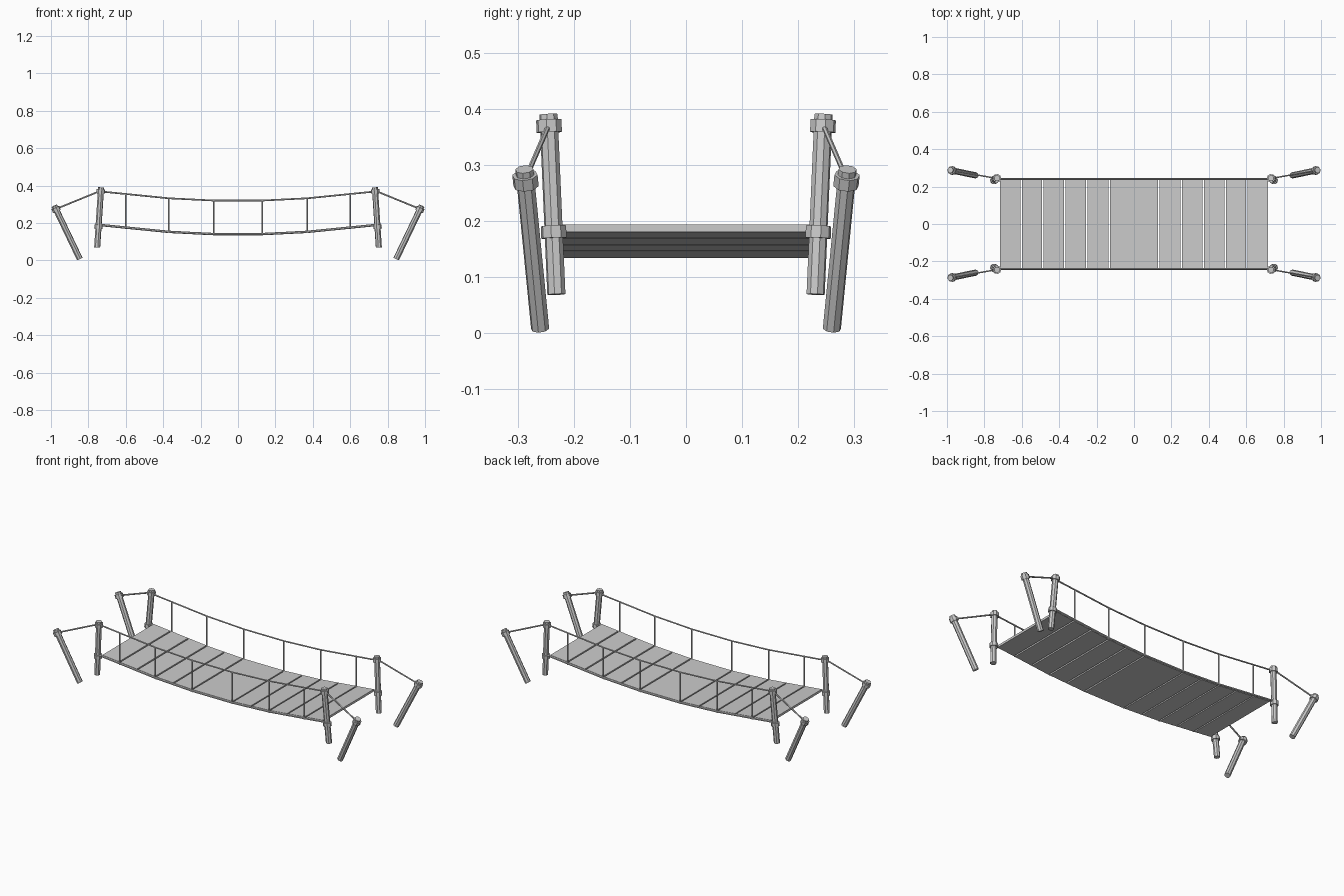
import bpy
import bmesh
from mathutils import Vector

cube = bpy.data.objects.get("Cube")
if cube:
    bpy.data.objects.remove(cube, do_unlink=True)

grey = bpy.data.materials.new("plain_grey")
grey.use_nodes = True
colour = (0.6, 0.6, 0.6, 1)
grey.diffuse_color = colour
grey.node_tree.nodes["Principled BSDF"].inputs["Base Color"].default_value = colour


def finish(name, bm):
    bmesh.ops.recalc_face_normals(bm, faces=bm.faces)
    mesh = bpy.data.meshes.new(name)
    bm.to_mesh(mesh)
    bm.free()
    mesh.materials.append(grey)
    obj = bpy.data.objects.new(name, mesh)
    bpy.context.collection.objects.link(obj)
    return obj


def rod(bm, a, b, radius, sides):
    """Add a capped prism running from a to b."""
    a, b = Vector(a), Vector(b)
    axis = b - a
    turn = axis.to_track_quat('Z', 'Y').to_matrix().to_4x4()
    turn.translation = (a + b) / 2
    bmesh.ops.create_cone(bm, cap_ends=True, segments=sides, radius1=radius,
                          radius2=radius, depth=axis.length, matrix=turn)


def sag(x):
    """Height of the hanging curve above its lowest point, in straight pieces."""
    x = abs(x)
    return max(0, (x - 0.13) * 0.05, 0.012 + (x - 0.37) * 0.1)


DECK, THICK, RAIL, SIDE = 0.134, 0.013, 0.32, 0.24


def post(name, bottom, top, collar_heights):
    """Tilted post with bound collars."""
    bottom, top = Vector(bottom), Vector(top)
    bm = bmesh.new()
    rod(bm, bottom, top, 0.0165, 8)
    finish(name, bm)
    direction = (top - bottom).normalized()
    for i, z in enumerate(collar_heights):
        centre = bottom.lerp(top, (z - bottom.z) / (top.z - bottom.z))
        bm = bmesh.new()
        rod(bm, centre - direction * 0.011, centre + direction * 0.011, 0.023, 8)
        finish(f"{name}_collar_{i + 1}", bm)


# Posts and guy ropes at the four corners
for sx, side in ((1, "left"), (-1, "right")):
    for sy, end in ((-1, "front"), (1, "back")):
        tag = f"{end}_{side}"
        post(f"inner_post_{tag}", (sx * 0.753, sy * 0.231, 0.069),
             (sx * 0.732, sy * 0.245, 0.39), (0.18, 0.369))
        post(f"anchor_post_{tag}", (sx * 0.846, sy * 0.26, 0.008),
             (sx * 0.982, sy * 0.288, 0.292), (0.272,))
        bm = bmesh.new()
        rod(bm, (sx * 0.735, sy * 0.244, 0.372), (sx * 0.973, sy * 0.286, 0.275), 0.0045, 6)
        finish(f"guy_rope_{tag}", bm)

# Deck planks following the sag
joints = [-0.72, -0.604, -0.488, -0.37, -0.253, -0.133]
joints += [-x for x in reversed(joints)]
for i, (x0, x1) in enumerate(zip(joints, joints[1:])):
    x0, x1 = x0 + 0.004, x1 - 0.004
    bm = bmesh.new()
    outline = [(x0, 0), (x1, 0), (x1, THICK), (x0, THICK)]
    face = bm.faces.new([bm.verts.new((x, -SIDE + 0.003, DECK + sag(x) + h))
                         for x, h in outline])
    grown = bmesh.ops.extrude_face_region(bm, geom=[face])["geom"]
    bmesh.ops.translate(bm, verts=[v for v in grown if isinstance(v, bmesh.types.BMVert)],
                        vec=(0, 2 * SIDE - 0.006, 0))
    finish(f"plank_{i + 1}", bm)

# Side ropes, handrails and hangers
stations = [-0.6, -0.37, -0.13, 0.13, 0.37, 0.6]
path = [-0.74] + stations + [0.74]
for sy, end in ((-1, "front"), (1, "back")):
    y = sy * SIDE
    for name, base, radius in (("deck_rope", DECK + THICK / 2, 0.006),
                               ("handrail", RAIL, 0.0045)):
        bm = bmesh.new()
        for x0, x1 in zip(path, path[1:]):
            rod(bm, (x0, y, base + sag(x0)), (x1, y, base + sag(x1)), radius, 6)
        finish(f"{name}_{end}", bm)
    for i, x in enumerate(stations):
        bm = bmesh.new()
        rod(bm, (x, y, DECK + sag(x)), (x, y, RAIL + sag(x)), 0.004, 6)
        finish(f"hanger_{end}_{i + 1}", bm)
